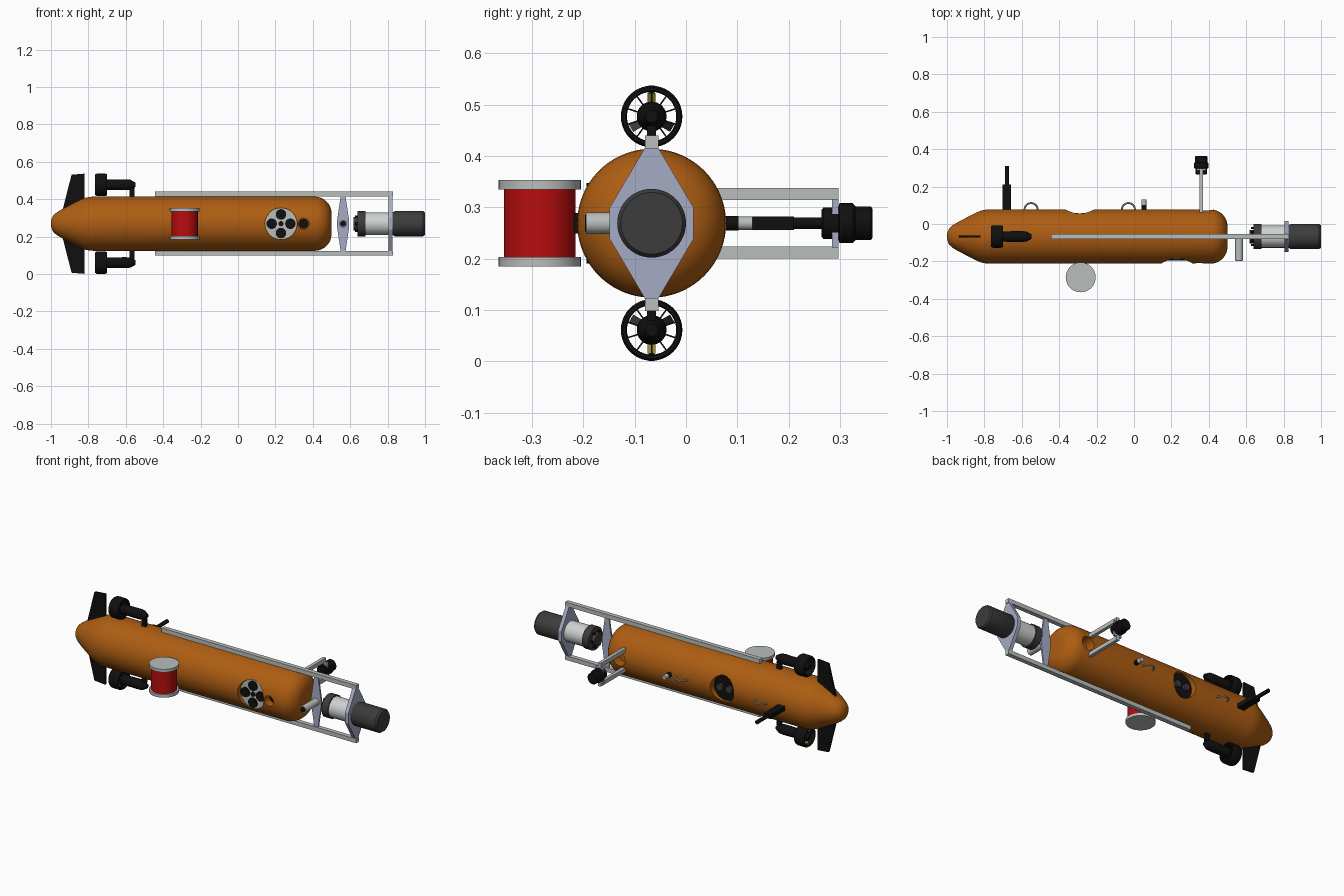
import bpy, bmesh
from math import sin, cos, pi
from mathutils import Vector

if "Cube" in bpy.data.objects:
    bpy.data.objects.remove(bpy.data.objects["Cube"])

CY, CZ = -0.067, 0.269          # hull axis
R = 0.145                       # hull radius


def material(name, *rgb):
    m = bpy.data.materials.new(name)
    m.use_nodes = True
    col = (*rgb, 1)
    m.diffuse_color = col
    m.node_tree.nodes["Principled BSDF"].inputs["Base Color"].default_value = col
    return m


ORANGE = material("hull orange", 0.42, 0.11, 0.006)
BLACK = material("black", 0.005, 0.005, 0.005)
DARK = material("dark grey", 0.045, 0.045, 0.045)
GREY = material("light grey", 0.48, 0.51, 0.50)
PALE = material("pale housing", 0.62, 0.64, 0.64)
LAVENDER = material("lavender plate", 0.38, 0.41, 0.56)
RED = material("spool red", 0.48, 0.004, 0.004)
YELLOW = material("yellow", 0.50, 0.42, 0.04)


def finish(name, bm, mat, smooth=True):
    bmesh.ops.recalc_face_normals(bm, faces=bm.faces)
    me = bpy.data.meshes.new(name)
    bm.to_mesh(me)
    bm.free()
    me.materials.append(mat)
    ob = bpy.data.objects.new(name, me)
    bpy.context.collection.objects.link(ob)
    if smooth:
        shade(ob)
    return ob


def shade(ob):
    bpy.ops.object.select_all(action="DESELECT")
    ob.select_set(True)
    bpy.context.view_layer.objects.active = ob
    bpy.ops.object.shade_smooth_by_angle(angle=0.6)


def lathe(name, axis, origin, profile, mat, segs=32, ring=False):
    """Turn (distance along axis, radius) points; ring closes the profile."""
    i = "XYZ".index(axis)
    a, u, v = (Vector([float(k == (i + n) % 3) for k in range(3)]) for n in range(3))
    bm = bmesh.new()
    loops = []
    for t, r in profile:
        loops.append([bm.verts.new(Vector(origin) + a * t + r * (u * cos(w) + v * sin(w)))
                      for w in (2 * pi * k / segs for k in range(segs))])
    pairs = list(zip(loops, loops[1:]))
    if ring:
        pairs.append((loops[-1], loops[0]))
    else:
        bm.faces.new(loops[0])
        bm.faces.new(loops[-1])
    for p, q in pairs:
        for k in range(segs):
            n = (k + 1) % segs
            bm.faces.new((p[k], p[n], q[n], q[k]))
    return finish(name, bm, mat)


def rod(name, axis, origin, t0, t1, r, mat, segs=32):
    return lathe(name, axis, origin, [(t0, r), (t1, r)], mat, segs)


def box(name, x, y, z, mat):
    bm = bmesh.new()
    bmesh.ops.create_cube(bm, size=1)
    for vert in bm.verts:
        vert.co = [lo + (c + 0.5) * (hi - lo) for c, (lo, hi) in zip(vert.co, (x, y, z))]
    return finish(name, bm, mat, False)


def plate(name, points, direction, mat):
    """Extrude an outline of 3D points along a direction."""
    bm = bmesh.new()
    face = bm.faces.new([bm.verts.new(p) for p in points])
    ext = bmesh.ops.extrude_face_region(bm, geom=[face])["geom"]
    moved = [g for g in ext if isinstance(g, bmesh.types.BMVert)]
    bmesh.ops.translate(bm, verts=moved, vec=direction)
    return finish(name, bm, mat, False)


def diamond(wide, narrow, tall, flat):
    half = [(narrow, tall), (wide, flat), (wide, -flat), (narrow, -tall)]
    return half + [(-a, b) for a, b in reversed(half)]


# Hull with a tapered tail and a rounded nose
nose = [(0.41 + 0.09 * sin(w), 0.055 + 0.09 * cos(w)) for w in (pi / 16 * k for k in range(9))]
tail = [(-1, 0.008), (-0.997, 0.025), (-0.988, 0.044), (-0.97, 0.06), (-0.94, 0.078),
        (-0.85, 0.125), (-0.82, 0.138), (-0.79, 0.144), (-0.76, R)]
hull = lathe("hull", "X", (0, CY, CZ), tail + nose, ORANGE, 96)

# Recesses cut into the hull sides
for x, r, y0, y1 in ((0.23, 0.085, -0.3, -0.178), (0.35, 0.03, -0.3, -0.15),
                     (-0.29, 0.077, 0.03, 0.2), (0.385, 0.04, 0.02, 0.2)):
    cutter = rod("recess_cutter", "Y", (x, 0, CZ), y0, y1, r, ORANGE, 48)
    mod = hull.modifiers.new("recess", "BOOLEAN")
    mod.operation, mod.solver, mod.object = "DIFFERENCE", "EXACT", cutter
    bpy.context.view_layer.objects.active = hull
    bpy.ops.object.modifier_apply(modifier=mod.name)
    bpy.data.objects.remove(cutter)
shade(hull)

# Four-eyed sensor in the front recess, and the small port beside it
rod("sensor_face", "Y", (0.23, 0, CZ), -0.186, -0.176, 0.083, GREY)
for dx, dz in ((1, 0), (-1, 0), (0, 1), (0, -1)):
    rod("sensor_eye", "Y", (0.23 + dx * 0.05, 0, CZ + dz * 0.05), -0.194, -0.184, 0.028, BLACK, 24)
rod("sensor_centre", "Y", (0.23, 0, CZ), -0.191, -0.184, 0.014, BLACK, 24)
rod("small_port", "Y", (0.35, 0, CZ), -0.165, -0.148, 0.027, BLACK, 24)
rod("rear_port", "Y", (-0.29, 0, CZ), 0.028, 0.045, 0.074, BLACK)
for dx in (-0.03, 0.03):
    rod("rear_port_boss", "Y", (-0.29 + dx, 0, CZ), 0.04, 0.06, 0.02, DARK, 24)

# Cable spool and its bracket
SPOOL = (-0.285, -0.285, 0)
rod("spool_drum", "Z", SPOOL, 0.195, 0.345, 0.07, RED, 48)
for z in (0.185, 0.335):
    rod("spool_flange", "Z", SPOOL, z, z + 0.018, 0.08, GREY, 48)
box("spool_bracket", (-0.31, -0.26), (-0.218, -0.2), (CZ - 0.02, CZ + 0.02), BLACK)

# Rails, fins and thrusters mirrored above and below the hull
for s, side in ((1, "upper"), (-1, "lower")):
    def level(d):
        return CZ + s * d

    def span(d0, d1):
        return sorted((level(d0), level(d1)))

    box(side + "_rail", (-0.445, 0.83), (CY - 0.013, CY + 0.013), span(0.146, 0.171), GREY)
    outline = [(-0.94, 0.065), (-0.89, 0.262), (-0.82, 0.268), (-0.82, 0.11)]
    plate(side + "_fin", [(x, CY - 0.006, level(d)) for x, d in outline], (0, 0.012, 0), BLACK)

    hub = (0, CY, level(0.208))
    lathe(side + "_thruster_duct", "X", hub,
          [(-0.765, 0.054), (-0.755, 0.06), (-0.71, 0.06), (-0.7, 0.056), (-0.7, 0.05), (-0.765, 0.048)],
          BLACK, 40, ring=True)
    lathe(side + "_thruster_motor", "X", hub,
          [(-0.765, 0.012), (-0.75, 0.027), (-0.6, 0.029), (-0.575, 0.027), (-0.548, 0.012)], BLACK)
    for k in range(10):
        w = 2 * pi * (k + 0.5) / 10
        c, n = Vector((0, cos(w), sin(w))), Vector((0, -sin(w), cos(w))) * 0.0015
        base = Vector((-0.715, hub[1], hub[2]))
        plate(side + "_duct_spoke", [base + c * 0.025 - n, base + c * 0.05 - n,
                                     base + c * 0.05 + n, base + c * 0.025 + n], (0.012, 0, 0), BLACK)
    for k in range(3):
        w = s * pi / 2 + 2 * pi * k / 3
        c, n = Vector((0, cos(w), sin(w))), Vector((0.012, -sin(w) * 0.008, cos(w) * 0.008))
        base = Vector((-0.738, hub[1], hub[2]))
        plate(side + "_propeller_blade", [base + c * 0.02 - n, base + c * 0.046 - n,
                                          base + c * 0.046 + n, base + c * 0.02 + n],
              (0.003, 0, 0), DARK if k else YELLOW)
    box(side + "_thruster_pylon", (-0.58, -0.553), (CY - 0.009, CY + 0.009), span(0.138, 0.19), BLACK)

# Front frame plates
plate("mast_plate", [(0.805, CY + a, CZ + b) for a, b in diamond(0.082, 0.013, 0.147, 0.03)],
      (0.022, 0, 0), LAVENDER)
plate("inner_plate", [(0.562 + a, CY - 0.005, CZ + b) for a, b in diamond(0.032, 0.013, 0.147, 0.02)],
      (0, 0.01, 0), LAVENDER)
rod("side_tube", "Y", (0.562, 0, CZ), -0.195, CY, 0.021, GREY)
rod("side_tube_lens", "Y", (0.562, 0, CZ), -0.197, -0.19, 0.016, BLACK)

# Forward instrument head
AXIS = (0, CY, CZ)
rod("head_connector", "X", AXIS, 0.618, 0.65, 0.036, DARK)
rod("head_collar", "X", AXIS, 0.64, 0.682, 0.067, DARK, 48)
rod("head_housing", "X", AXIS, 0.68, 0.835, 0.06, PALE, 48)
lathe("head_cap", "X", AXIS, [(0.83, 0.062), (0.838, 0.067), (0.99, 0.067), (1, 0.06)], DARK, 48)
for k in range(6):
    w = pi * k / 3
    rod("head_connector_pin", "X", (0, CY + 0.045 * cos(w), CZ + 0.045 * sin(w)),
        0.625, 0.645, 0.006, BLACK, 12)

# Camera on a two-bar arm
for z in (0.2, 0.314):
    box("camera_arm", (0.35, 0.37), (0.02, 0.297), (z, z + 0.024), GREY)
box("camera_plate", (0.335, 0.385), (0.285, 0.297), (0.222, 0.316), LAVENDER)
lathe("camera", "Y", (0.36, 0, CZ),
      [(0.264, 0.026), (0.268, 0.031), (0.297, 0.031), (0.299, 0.039), (0.325, 0.039),
       (0.33, 0.033), (0.36, 0.033), (0.363, 0.029)], BLACK)

# Antenna, connector and lifting eyes along the back
box("antenna_base", (-0.703, -0.658), (0.05, 0.21), (CZ - 0.013, CZ + 0.013), BLACK)
rod("antenna_rod", "Y", (-0.68, 0, CZ), 0.2, 0.31, 0.011, BLACK, 24)
rod("connector_base", "Y", (0.053, 0, CZ), 0.07, 0.102, 0.014, BLACK, 24)
rod("connector_tip", "Y", (0.053, 0, CZ), 0.1, 0.13, 0.013, GREY, 24)
for x in (-0.55, -0.03):
    lathe("lifting_eye", "Z", (x, 0.077, CZ),
          [(0.005 * sin(w), 0.035 + 0.005 * cos(w)) for w in (pi * k / 4 for k in range(8))],
          GREY, 32, ring=True)
